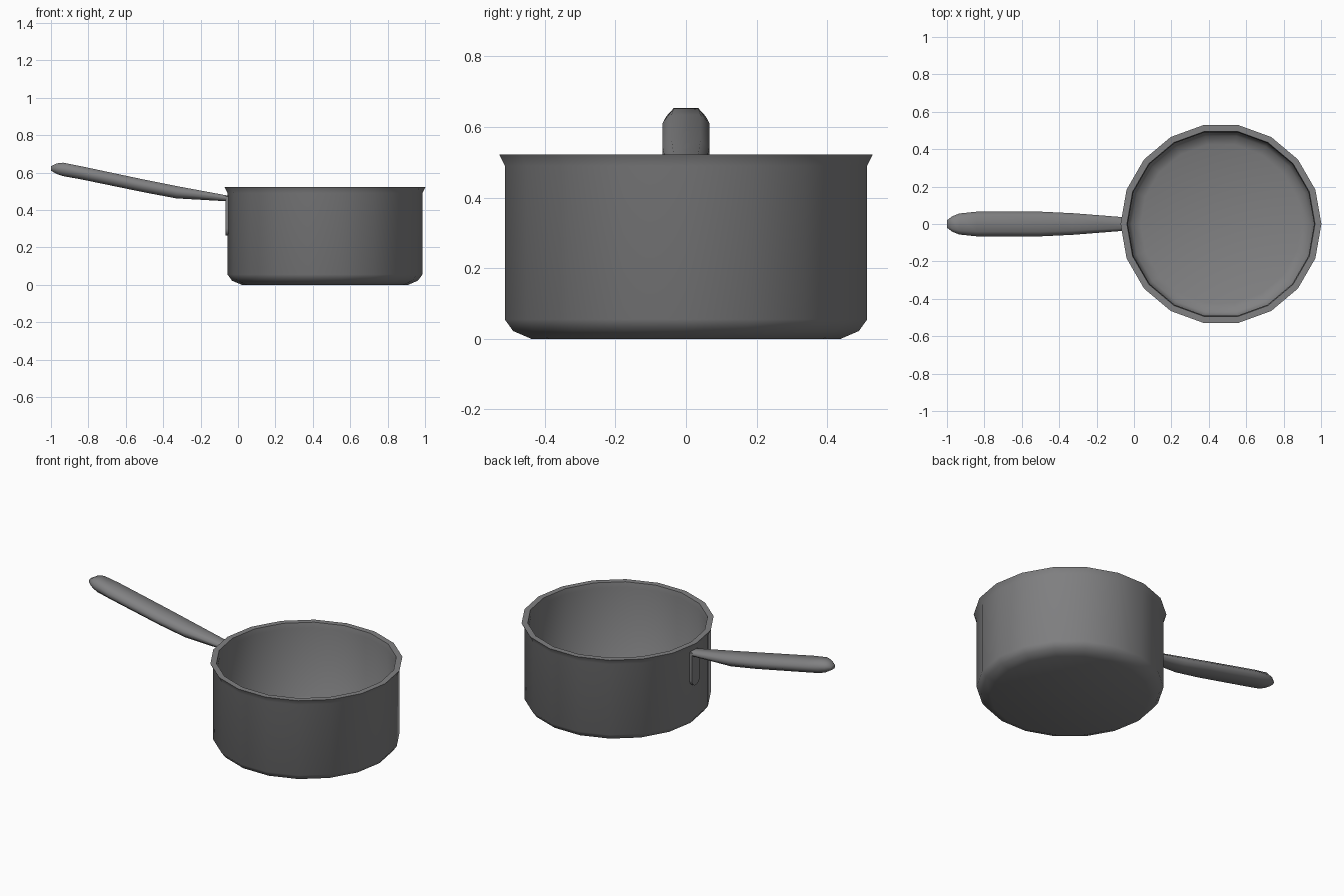
import bpy, bmesh, math

cube = bpy.data.objects.get("Cube")
if cube:
    bpy.data.objects.remove(cube, do_unlink=True)

steel = bpy.data.materials.new("grey steel")
steel.use_nodes = True
GREY = (0.22, 0.22, 0.225, 1)
steel.diffuse_color = GREY
steel.node_tree.nodes["Principled BSDF"].inputs["Base Color"].default_value = GREY


def loft(name, rings, angle):
    """Skin a list of equal-sized point rings and cap both ends."""
    bm = bmesh.new()
    loops = [[bm.verts.new(p) for p in ring] for ring in rings]
    for a, b in zip(loops, loops[1:]):
        for i in range(len(a)):
            j = (i + 1) % len(a)
            bm.faces.new((a[i], a[j], b[j], b[i]))
    bm.faces.new(loops[0][::-1])
    bm.faces.new(loops[-1])
    bmesh.ops.recalc_face_normals(bm, faces=bm.faces)
    mesh = bpy.data.meshes.new(name)
    bm.to_mesh(mesh)
    bm.free()
    mesh.materials.append(steel)
    obj = bpy.data.objects.new(name, mesh)
    bpy.context.collection.objects.link(obj)
    bpy.ops.object.select_all(action='DESELECT')
    obj.select_set(True)
    bpy.context.view_layer.objects.active = obj
    bpy.ops.object.shade_smooth_by_angle(angle=math.radians(angle))
    return obj


# Pot: outer wall, flared lip, inner wall and floor as one turned profile
SIDES, CENTRE = 18, 0.465
profile = [(0.445, 0), (0.497, 0.022), (0.521, 0.055), (0.521, 0.49),
           (0.537, 0.522), (0.503, 0.522), (0.498, 0.49), (0.498, 0.07),
           (0.478, 0.04), (0.43, 0.022)]


def circle(r, z):
    turns = [2 * math.pi * i / SIDES for i in range(SIDES)]
    return [(CENTRE + r * math.cos(t), r * math.sin(t), z) for t in turns]


loft("pot", [circle(r, z) for r, z in profile], 40)


# Handle: flattened eight-sided sections rising away from the pot
def section(x, z, w, h):
    quarter = [(w, 0.35 * h), (0.62 * w, h)]
    half = quarter + [(-y, v) for y, v in reversed(quarter)]
    return [(x, y, z + v) for y, v in half + [(-y, -v) for y, v in half]]


stations = [(-1.0, 0.622, 0.02, 0.012), (-0.97, 0.621, 0.042, 0.028),
            (-0.935, 0.617, 0.056, 0.036), (-0.84, 0.599, 0.066, 0.035),
            (-0.5, 0.528, 0.066, 0.034), (-0.33, 0.495, 0.058, 0.033),
            (-0.05, 0.461, 0.036, 0.015)]
loft("handle", [section(*s) for s in stations], 60)

# Mounting plate: upright strip with a rounded lower end
W, LOW, HIGH = 0.037, 0.30, 0.472
arc = [math.pi * i / 8 for i in range(9)]
outline = [(-W * math.cos(t), LOW - W * math.sin(t)) for t in arc]
outline += [(W, HIGH), (-W, HIGH)]
loft("mounting_plate", [[(x, y, z) for y, z in outline] for x in (-0.067, -0.045)], 40)
